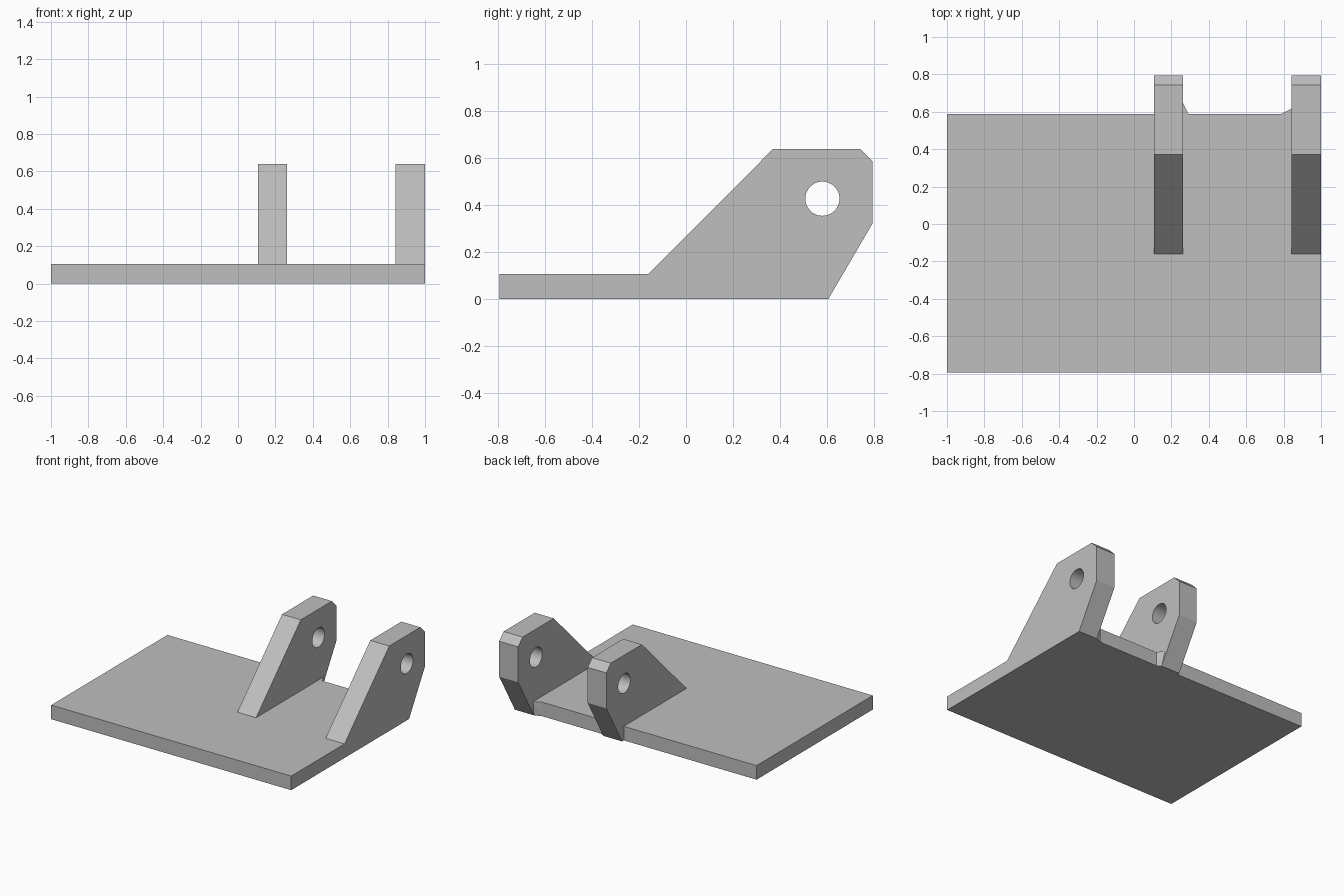
import bpy, bmesh, math

if "Cube" in bpy.data.objects:
    bpy.data.objects.remove(bpy.data.objects["Cube"])

grey = bpy.data.materials.new("plain grey")
grey.diffuse_color = (0.52, 0.52, 0.52, 1)
grey.use_nodes = True
grey.node_tree.nodes["Principled BSDF"].inputs["Base Color"].default_value = grey.diffuse_color

HALF_Y, BACK, THICK = 0.795, 0.588, 0.106


def finish(name, bm):
    bmesh.ops.recalc_face_normals(bm, faces=bm.faces[:])
    mesh = bpy.data.meshes.new(name)
    bm.to_mesh(mesh)
    bm.free()
    mesh.materials.append(grey)
    obj = bpy.data.objects.new(name, mesh)
    bpy.context.collection.objects.link(obj)
    return obj


def smooth(obj):
    bpy.ops.object.select_all(action='DESELECT')
    obj.select_set(True)
    bpy.context.view_layer.objects.active = obj
    bpy.ops.object.shade_smooth_by_angle(angle=math.radians(30))


def side_prism(name, loops, x0, x1):
    """Fill (y, z) loops, inner ones being holes, and extrude them along x."""
    bm = bmesh.new()
    for loop in loops:
        vs = [bm.verts.new((x0, y, z)) for y, z in loop]
        for i, v in enumerate(vs):
            bm.edges.new((v, vs[(i + 1) % len(vs)]))
    bmesh.ops.triangle_fill(bm, use_beauty=True, use_dissolve=False,
                            edges=bm.edges[:])
    ext = bmesh.ops.extrude_face_region(bm, geom=bm.faces[:],
                                        use_keep_orig=True)
    moved = [g for g in ext["geom"] if isinstance(g, bmesh.types.BMVert)]
    bmesh.ops.translate(bm, vec=(x1 - x0, 0, 0), verts=moved)
    return finish(name, bm)


def corner_web(name, x_lug, x_out, y_top, y_low):
    """Small wedge in the corner between the plate's back edge and a lug."""
    bm = bmesh.new()
    for z, y in ((0, y_low), (THICK, y_top)):
        for p in ((x_lug, BACK), (x_out, BACK), (x_lug, y)):
            bm.verts.new((*p, z))
    bmesh.ops.convex_hull(bm, input=bm.verts[:])
    return finish(name, bm)


# Flat base plate
side_prism("base_plate", [[(-HALF_Y, 0), (BACK, 0), (BACK, THICK),
                           (-HALF_Y, THICK)]], -1, 1)

# Two lugs resting on the plate and hooking over its back edge, with pin holes
outline = [(-0.16, THICK), (BACK, THICK), (BACK, 0), (0.608, 0),
           (HALF_Y, 0.32), (HALF_Y, 0.587), (0.742, 0.64), (0.372, 0.64)]
hole = [(0.582 + 0.073 * math.cos(a), 0.427 + 0.073 * math.sin(a))
        for a in (2 * math.pi * i / 48 for i in range(48))]
for name, x0, x1 in (("inner_lug", 0.107, 0.263), ("outer_lug", 0.842, 1.0)):
    smooth(side_prism(name, [outline, hole], x0, x1))

# Corner webs between the lugs
corner_web("inner_web", 0.263, 0.292, 0.645, 0.608)
corner_web("outer_web", 0.842, 0.787, 0.617, 0.608)
